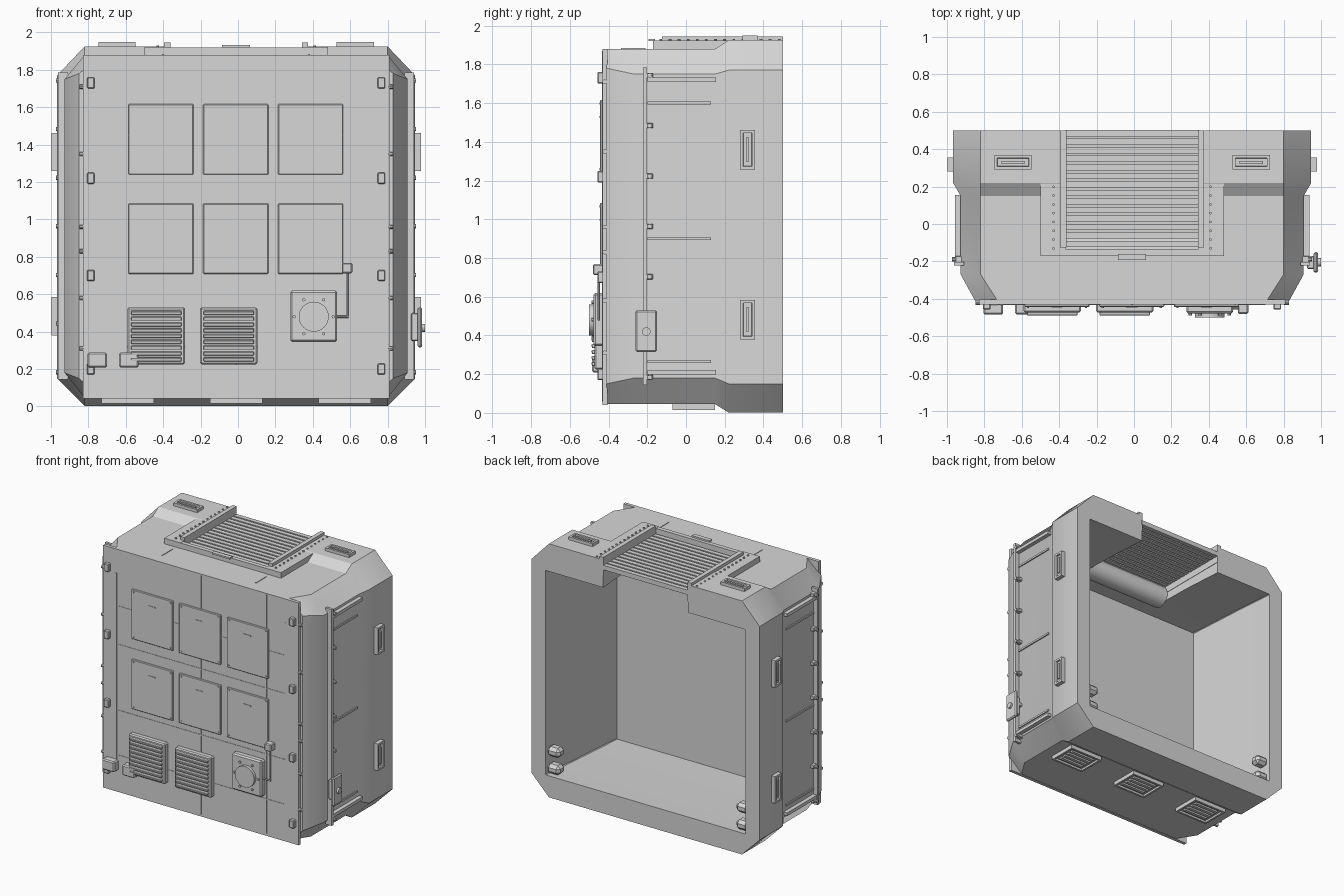
import bpy, bmesh, math
from mathutils import Matrix, Vector

old = bpy.data.objects.get("Cube")
if old:
    bpy.data.objects.remove(old)

GREY = (0.68, 0.68, 0.68, 1)
grey = bpy.data.materials.new("plain_grey")
grey.use_nodes = True
grey.diffuse_color = GREY
grey.node_tree.nodes["Principled BSDF"].inputs["Base Color"].default_value = GREY

CX = -0.01            # centre line of the housing
SIDES = (-1, 1)


class Part:
    """Collects primitives into one named object."""

    def __init__(self, name):
        self.name, self.bm = name, bmesh.new()

    def box(self, x, y, z, bevel=0, tilt=0, recess=None):
        lo, hi = Vector((x[0], y[0], z[0])), Vector((x[1], y[1], z[1]))
        size = hi - lo
        m = Matrix.Translation((lo + hi) / 2) @ Matrix.Rotation(tilt, 4, 'X')
        m = m @ Matrix.Diagonal((abs(size.x), abs(size.y), abs(size.z), 1))
        vs = bmesh.ops.create_cube(self.bm, size=1, matrix=m)["verts"]
        if recess:
            # sink the face that looks along the given direction, leaving a rim
            self.bm.normal_update()
            faces = {f for v in vs for f in v.link_faces}
            face = max(faces, key=lambda f: f.normal.dot(Vector(recess)))
            bmesh.ops.inset_region(self.bm, faces=[face], thickness=0.022)
            bmesh.ops.inset_region(self.bm, faces=[face], thickness=0.002, depth=-0.014)
        if bevel:
            edges = list({e for v in vs for e in v.link_edges})
            bmesh.ops.bevel(self.bm, geom=edges, offset=bevel, segments=1, affect='EDGES')
        return self

    def cyl(self, c, r, depth, axis='Y', n=16):
        rot = {'X': Matrix.Rotation(math.pi / 2, 4, 'Y'),
               'Y': Matrix.Rotation(math.pi / 2, 4, 'X'), 'Z': Matrix()}[axis]
        bmesh.ops.create_cone(self.bm, cap_ends=True, segments=n, radius1=r, radius2=r,
                              depth=depth, matrix=Matrix.Translation(c) @ rot)
        return self

    def done(self, smooth=False):
        bmesh.ops.recalc_face_normals(self.bm, faces=self.bm.faces)
        me = bpy.data.meshes.new(self.name)
        self.bm.to_mesh(me)
        self.bm.free()
        me.materials.append(grey)
        ob = bpy.data.objects.new(self.name, me)
        bpy.context.collection.objects.link(ob)
        if smooth:
            bpy.ops.object.select_all(action='DESELECT')
            ob.select_set(True)
            bpy.context.view_layer.objects.active = ob
            bpy.ops.object.shade_smooth_by_angle()
        return ob


def span(c, half):
    return (c - half, c + half)


def out(side, a, b):
    """X range measured outward from the centre line on one side."""
    return sorted((CX + side * a, CX + side * b))


# Hollow chamfered housing: outer sections front to back, then inner back to front
# (y, half width, half flat, bottom, low corner, high corner, top)
sections = [
    (-0.41, 0.84, 0.72, 0.045, 0.15, 1.78, 1.88),
    (-0.27, 0.917, 0.81, 0.045, 0.18, 1.75, 1.88),
    (0.15, 0.917, 0.81, 0.045, 0.18, 1.75, 1.88),
    (0.22, 0.957, 0.81, 0.002, 0.15, 1.77, 1.925),
    (0.5, 0.957, 0.81, 0.002, 0.15, 1.77, 1.925),
    (0.5, 0.84, 0.835, 0.165, 0.17, 1.71, 1.715),
    (0.15, 0.835, 0.83, 0.145, 0.15, 1.73, 1.735),
    (-0.32, 0.815, 0.81, 0.13, 0.135, 1.74, 1.745),
]
body = Part("housing")
rings = []
for y, w, f, zb, zl, zh, zt in sections:
    outline = [(-f, zb), (f, zb), (w, zl), (w, zh), (f, zt), (-f, zt), (-w, zh), (-w, zl)]
    rings.append([body.bm.verts.new((CX + x, y, z)) for x, z in outline])
for a, b in zip(rings, rings[1:]):
    for i in range(8):
        j = (i + 1) % 8
        body.bm.faces.new((a[i], a[j], b[j], b[i]))
body.bm.faces.new(rings[0])
body.bm.faces.new(rings[-1])
housing = body.done(True)

# Roof opening for the louvre
cutter = Part("roof_cutter").box((-0.365, 0.345), (-0.15, 0.7), (1.5, 2.2)).done()
cutter.hide_render = True
mod = housing.modifiers.new("roof_opening", 'BOOLEAN')
mod.object, mod.operation, mod.solver = cutter, 'DIFFERENCE', 'EXACT'
bpy.context.view_layer.objects.active = housing
bpy.ops.object.modifier_apply(modifier=mod.name)
bpy.data.objects.remove(cutter)

# Sunken open roof louvre, with a front bar, rails and riveted shoulders
louvre = Part("roof_louvre")
for i in range(14):
    louvre.box((-0.367, 0.347), span(-0.107 + i * 0.0455, 0.017), (1.85, 1.885))
louvre.box((-0.40, 0.38), (-0.168, -0.135), (1.86, 1.92))
louvre.box(span(CX, 0.075), (-0.193, -0.16), (1.92, 1.932)).done()
Part("louvre_beam").cyl((CX, -0.14, 1.79), 0.08, 0.71, 'X', 24).done(True)
rails, rivets = Part("louvre_rails"), Part("rail_rivets")
for s in SIDES:
    rails.box(out(s, 0.355, 0.49), (-0.17, 0.3), (1.87, 1.922))
    rails.box(out(s, 0.352, 0.385), (-0.125, 0.5), (1.80, 1.945))
    for i in range(14):
        rivets.cyl((CX + s * 0.42, -0.13 + i * 0.047, 1.925), 0.007, 0.012, 'Z', 8)
rails.done()
rivets.done()

# Thin roof seams
trim = Part("roof_seams")
for s in SIDES:
    trim.box(span(CX + s * 0.392, 0.004), (-0.335, -0.21), (1.875, 1.884))
trim.done()

# Grab plates on the roof and sides, each a rimmed block with a bar in its recess
grab = Part("grab_plates")
for s in SIDES:
    x, y, face = CX + s * 0.637, 0.33, 0.957
    grab.box(span(x, 0.1), span(y, 0.038), (1.915, 1.948), recess=(0, 0, 1))
    grab.box(span(x, 0.062), span(y, 0.008), (1.925, 1.946))
    for z in (0.482, 1.36):
        grab.box(out(s, face - 0.01, face + 0.031), span(0.318, 0.038), span(z, 0.102),
                 recess=(s, 0, 0))
        grab.box(out(s, face, face + 0.029), span(0.318, 0.008), span(z, 0.062))
grab.done()

# Underside hatches with slats
hatch = Part("underside_hatches")
for x in (-0.59, CX, 0.57):
    hatch.box(span(x, 0.14), (-0.07, 0.15), (0.016, 0.06), recess=(0, 0, -1))
    for i in range(4):
        hatch.box(span(x, 0.1), span(-0.02 + i * 0.04, 0.012), (0.018, 0.035))
hatch.done()

# Front plate, its thin seams and edge bolts
Part("front_plate").box((-0.83, 0.81), (-0.43, -0.405), (0.042, 1.88)).done()
seams = Part("front_seams")
for x in (CX, 0.54):
    seams.box(span(x, 0.004), (-0.433, -0.425), (0.06, 1.87))
for z in (0.32, 0.66, 1.16, 1.45):
    seams.box((-0.7, 0.7), (-0.433, -0.425), span(z, 0.004))
for s in SIDES:
    seams.box(span(CX + s * 0.71, 0.004), (-0.433, -0.425), (0.25, 1.7))
seams.done()
bolts = Part("edge_bolts")
for s in SIDES:
    for z in (0.31, 0.58, 0.83, 0.96, 1.35, 1.71):
        bolts.cyl((CX + s * 0.825, -0.42, z), 0.012, 0.025, 'X', 10)
bolts.done()

# Six front panels and the hinge blocks
panels, hinges = Part("front_panels"), Part("front_hinges")
for x in (-0.412, -0.012, 0.388):
    for z in (0.897, 1.428):
        panels.box(span(x, 0.174), (-0.443, -0.425), span(z, 0.188), 0.004)
        panels.box(span(x, 0.03), (-0.447, -0.44), span(z + 0.1, 0.004))
        for dx in SIDES:
            for dz in SIDES:
                panels.cyl((x + dx * 0.155, -0.444, z + dz * 0.17), 0.006, 0.008, 'Y', 8)
for s in SIDES:
    for z in (0.2, 0.7, 1.22, 1.73):
        hinges.box(span(CX + s * 0.777, 0.02), (-0.458, -0.425), span(z, 0.03), 0.005)
panels.done()
hinges.done()

# Front louvred vents
vents = Part("front_vents")
for x in (-0.437, -0.05):
    vents.box(span(x, 0.153), (-0.472, -0.425), (0.225, 0.53), 0.008)
    for i in range(9):
        vents.box(span(x, 0.135), (-0.487, -0.462), span(0.253 + i * 0.031, 0.010), 0.003, 0.2)
vents.done()

# Small front boxes, fan unit and cable
boxes = Part("front_boxes")
for x in (-0.752, -0.583):
    boxes.box(span(x, 0.052), (-0.485, -0.425), (0.208, 0.288), 0.008)
boxes.box(span(0.583, 0.028), (-0.48, -0.425), (0.712, 0.768), 0.006).done()
fan = Part("fan_unit").box((0.28, 0.53), (-0.478, -0.425), (0.345, 0.62), 0.01)
fan.cyl((0.405, -0.478, 0.48), 0.08, 0.044, 'Y', 32)
for i in range(6):
    a = i * math.pi / 3
    fan.cyl((0.405 + 0.105 * math.cos(a), -0.48, 0.48 + 0.105 * math.sin(a)), 0.009, 0.016, 'Y', 8)
fan.done(True)
cable = Part("fan_cable").cyl((0.585, -0.45, 0.6), 0.006, 0.24, 'Z', 8)
cable.cyl((0.555, -0.45, 0.48), 0.006, 0.07, 'X', 8).done(True)

# Side frames: upright rod, clips, end bars and thin ribs
frame = Part("side_frames")
for s in SIDES:
    frame.box(out(s, 0.90, 0.952), (-0.222, -0.202), (0.145, 1.785))
    for i in range(7):
        z = 0.183 + i * 0.26
        frame.box(out(s, 0.90, 0.945), (-0.205, -0.17), span(z, 0.013), 0.003)
        frame.cyl((CX + s * 0.95, -0.188, z), 0.012, 0.025, 'X', 10)
    for z in (0.21, 1.72):
        frame.box(out(s, 0.90, 0.948), (-0.2, 0.155), span(z, 0.012))
    for z in (0.265, 0.9, 1.6):
        frame.box(out(s, 0.90, 0.926), (-0.2, 0.13), span(z, 0.007))
frame.done()

# Latch on one side
latch = Part("side_latch").box((0.925, 0.965), span(-0.205, 0.035), (0.35, 0.50), 0.006)
latch.box((0.96, 0.985), span(-0.205, 0.055), (0.315, 0.53), 0.008)
latch.cyl((0.985, -0.205, 0.42), 0.022, 0.03, 'X', 16).done(True)

# Pegs inside the rear opening
pegs = Part("rear_pegs")
for s in SIDES:
    for z in (0.205, 0.335):
        pegs.box(out(s, 0.74, 0.845), (0.40, 0.485), span(z, 0.036), 0.022)
pegs.done()
